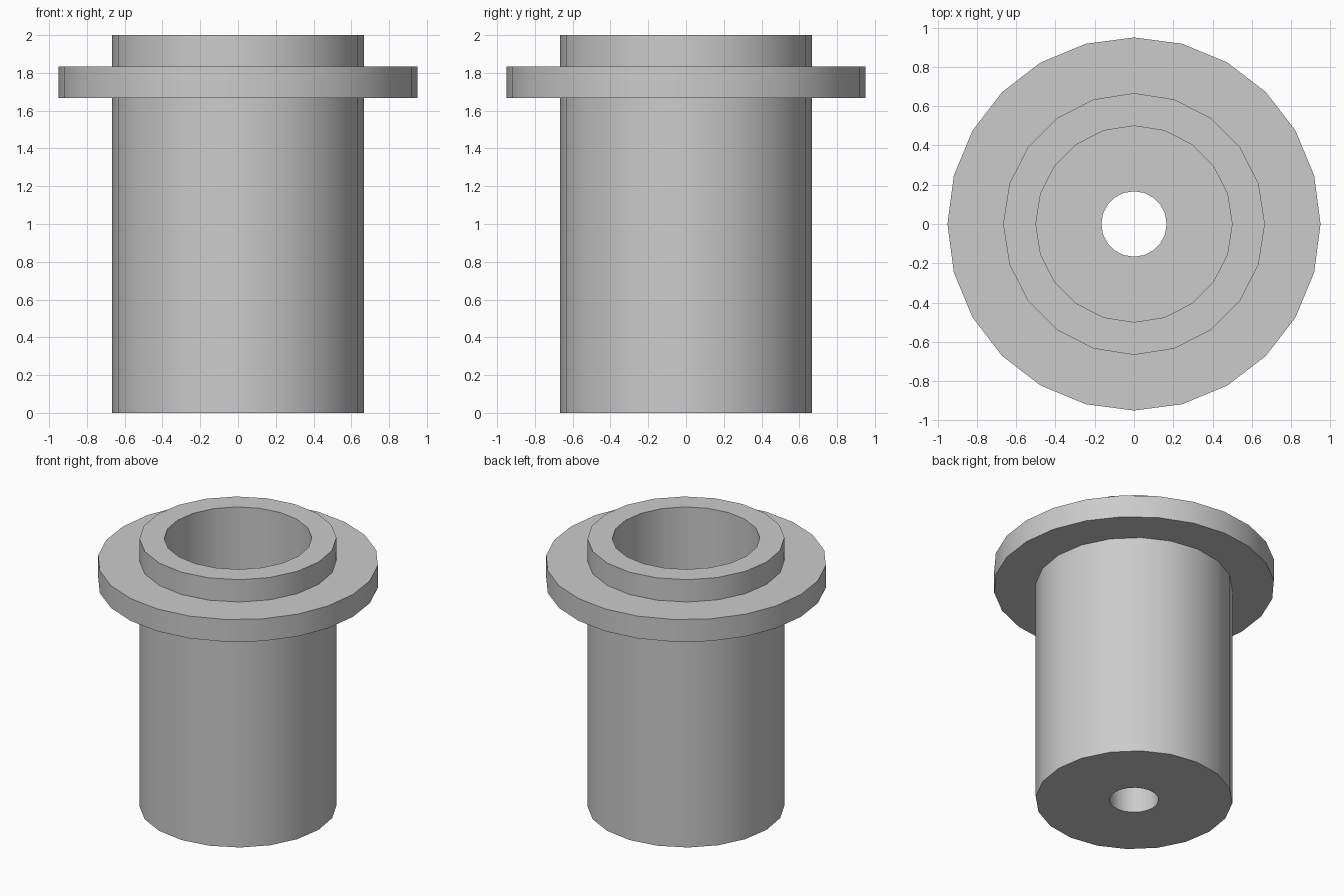
import bpy, bmesh
from math import cos, sin, tau, radians

cube = bpy.data.objects.get("Cube")
if cube:
    bpy.data.objects.remove(cube, do_unlink=True)

grey = bpy.data.materials.new("plain grey")
grey.use_nodes = True
colour = (0.6, 0.6, 0.6, 1)
grey.diffuse_color = colour
grey.node_tree.nodes["Principled BSDF"].inputs["Base Color"].default_value = colour


def lathe(name, profile, sides):
    """Turn a closed (radius, height) outline around z."""
    bm = bmesh.new()
    rings = [[bm.verts.new((r * cos(tau * i / sides), r * sin(tau * i / sides), z))
              for i in range(sides)] for r, z in profile]
    for a, b in zip(rings, rings[1:] + rings[:1]):
        for i in range(sides):
            j = (i + 1) % sides
            bm.faces.new((a[i], a[j], b[j], b[i]))
    bmesh.ops.recalc_face_normals(bm, faces=bm.faces)
    mesh = bpy.data.meshes.new(name)
    bm.to_mesh(mesh)
    bm.free()
    mesh.materials.append(grey)
    obj = bpy.data.objects.new(name, mesh)
    bpy.context.collection.objects.link(obj)
    bpy.ops.object.select_all(action="DESELECT")
    obj.select_set(True)
    bpy.context.view_layer.objects.active = obj
    bpy.ops.object.shade_smooth_by_angle(angle=radians(30))
    return obj


UNIT = 1 / 6
outer, bore, hole, floor = 4 * UNIT, 3 * UNIT, UNIT, 2 * UNIT

# Hollow barrel with a thick floor and a small drain hole
lathe("barrel", [(hole, 0), (outer, 0), (outer, 2), (bore, 2),
                 (bore, floor), (hole, floor)], 20)

# Collar ring, its inner edge buried in the barrel wall
low, high = 10 * UNIT, 11 * UNIT
lathe("collar", [(0.6, low), (0.95, low), (0.95, high), (0.6, high)], 24)
